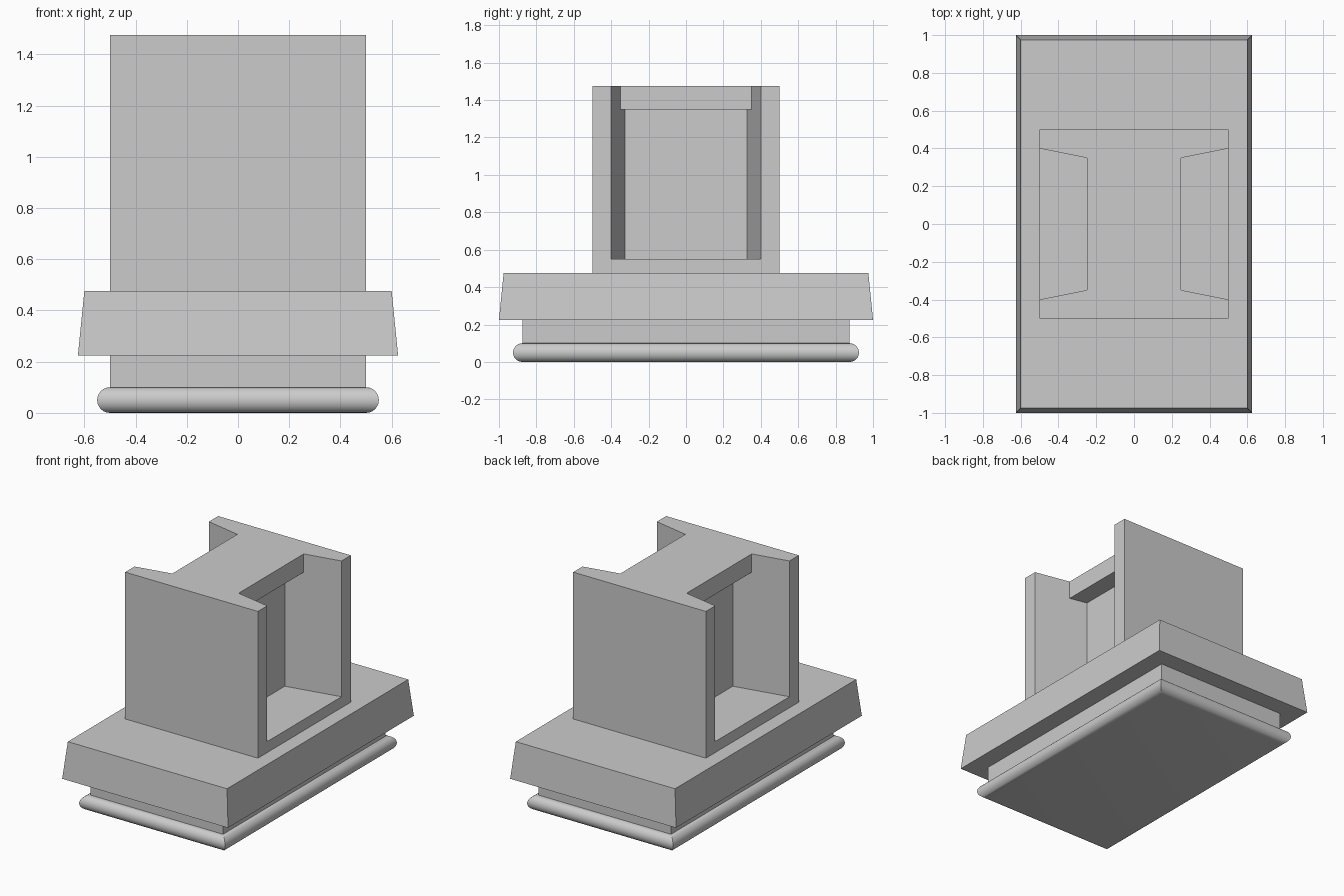
import bpy, bmesh, math

if "Cube" in bpy.data.objects:
    bpy.data.objects.remove(bpy.data.objects["Cube"])


def make_object(name, bm):
    bmesh.ops.recalc_face_normals(bm, faces=bm.faces)
    mesh = bpy.data.meshes.new(name)
    bm.to_mesh(mesh)
    bm.free()
    obj = bpy.data.objects.new(name, mesh)
    bpy.context.collection.objects.link(obj)
    return obj


def loft(name, rings):
    """Stack of rectangles (half x, half y, z), capped at both ends."""
    bm = bmesh.new()
    loops = [[bm.verts.new((sx * hx, sy * hy, z))
              for sx, sy in ((-1, -1), (1, -1), (1, 1), (-1, 1))]
             for hx, hy, z in rings]
    for low, high in zip(loops, loops[1:]):
        for i in range(4):
            j = (i + 1) % 4
            bm.faces.new((low[i], low[j], high[j], high[i]))
    bm.faces.new(loops[0][::-1])
    bm.faces.new(loops[-1])
    return make_object(name, bm)


def recess_cutter(name, side):
    """Stepped recess profile in x/z whose width grows outwards."""
    profile = [(0.125, 0.55), (0.6, 0.55), (0.6, 1.6),
               (0.25, 1.6), (0.25, 1.35), (0.125, 1.35)]
    bm = bmesh.new()
    ends = [[bm.verts.new((side * x, s * (0.3 + 0.2 * x), z)) for x, z in profile]
            for s in (-1, 1)]
    bm.faces.new(ends[0])
    bm.faces.new(ends[1][::-1])
    n = len(profile)
    for i in range(n):
        j = (i + 1) % n
        bm.faces.new((ends[0][i], ends[0][j], ends[1][j], ends[1][i]))
    obj = make_object(name, bm)
    obj.hide_render = True
    return obj


# Rounded bead around the foot, with the straight neck above it
R, STEPS = 0.05, 12
rings = []
for k in range(STEPS + 1):
    a = -math.pi / 2 + math.pi * k / STEPS
    out = R * math.cos(a)
    rings.append((0.5 + out, 0.875 + out, R + R * math.sin(a)))
rings.append((0.5, 0.875, 0.225))
foot = loft("foot_moulding", rings)
bpy.context.view_layer.objects.active = foot
foot.select_set(True)
bpy.ops.object.shade_smooth_by_angle(angle=math.radians(30))
foot.select_set(False)

# Tapered slab
loft("base_slab", [(0.625, 1.0, 0.225), (0.6, 0.975, 0.475)])

# Upright block with an undercut recess on both sides
block = loft("upright_block", [(0.5, 0.5, 0.475), (0.5, 0.5, 1.475)])
bpy.context.view_layer.objects.active = block
for side, label in ((-1, "left"), (1, "right")):
    cutter = recess_cutter(label + "_recess_cutter", side)
    mod = block.modifiers.new(label + "_recess", 'BOOLEAN')
    mod.operation = 'DIFFERENCE'
    mod.solver = 'EXACT'
    mod.object = cutter
    bpy.ops.object.modifier_apply(modifier=mod.name)
    bpy.data.objects.remove(cutter)
